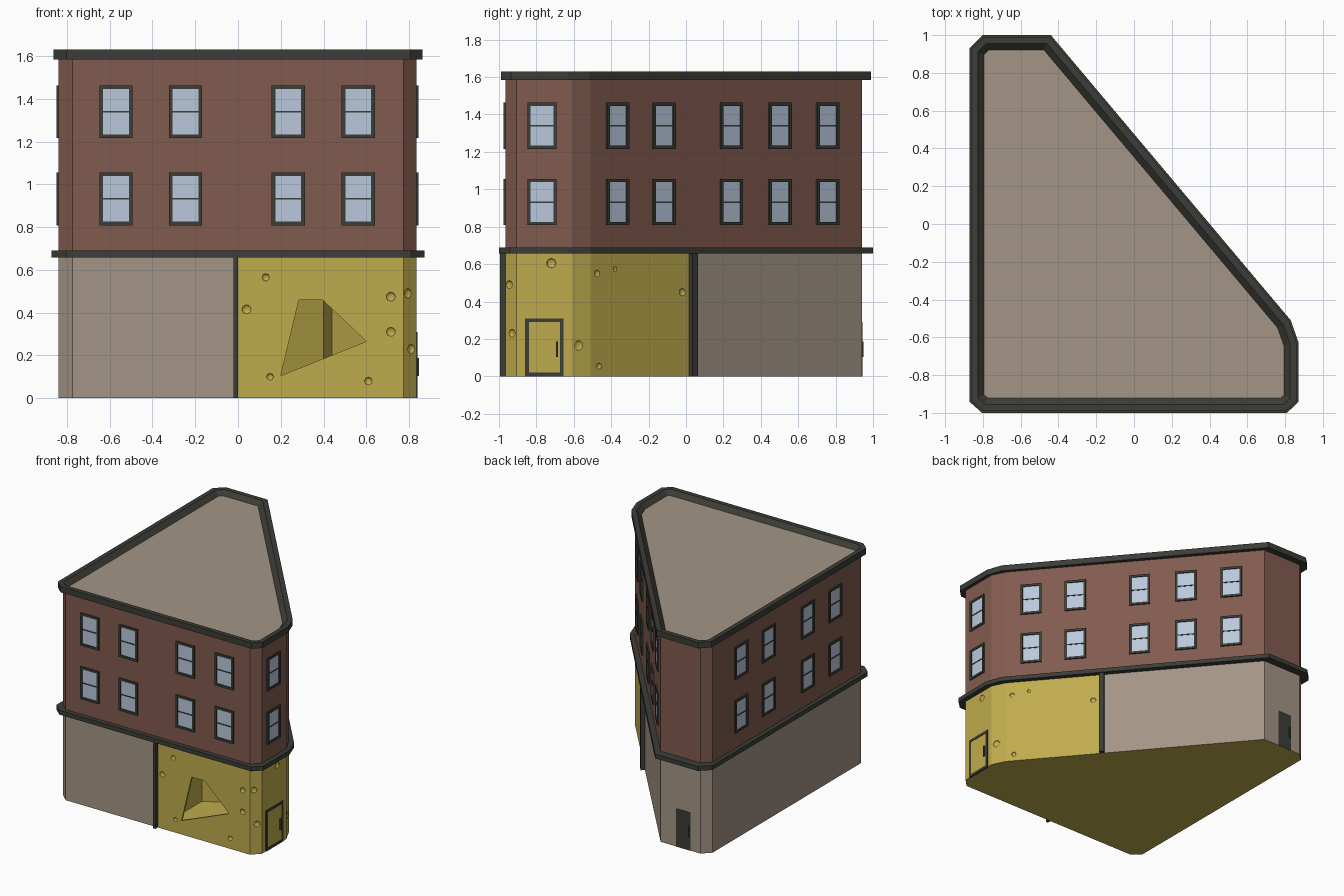
import bpy, bmesh
from mathutils import Matrix, Vector

if "Cube" in bpy.data.objects:
    bpy.data.objects.remove(bpy.data.objects["Cube"])


def material(name, r, g, b):
    m = bpy.data.materials.new(name)
    m.diffuse_color = (r, g, b, 1)
    m.use_nodes = True
    m.node_tree.nodes["Principled BSDF"].inputs["Base Color"].default_value = m.diffuse_color
    return m


BRICK = material("brick", .22, .105, .077)
CHEESE = material("yellow_paint", .52, .41, .075)
PLASTER = material("plaster", .37, .30, .24)
GLASS = material("glass", .49, .58, .72)
DARK = material("dark_trim", .045, .045, .038)

# Counter-clockwise plans of the walls and of the projecting band
WALL = [(-.775, -.965), (.775, -.965), (.835, -.905), (.835, -.61), (.785, -.51),
        (-.445, .94), (-.78, .94), (-.84, .88), (-.84, -.905)]
BAND = [(-.805, -1), (.81, -1), (.872, -.94), (.872, -.63), (.83, -.51),
        (-.44, 1), (-.80, 1), (-.872, .93), (-.872, -.94)]
FRONT, CHAMFER, RIGHT, CORNER, DIAGONAL, BACK, LEFT = 0, 1, 2, 3, 4, 5, 7


def finish(name, bm, *mats):
    bmesh.ops.recalc_face_normals(bm, faces=bm.faces)
    me = bpy.data.meshes.new(name)
    bm.to_mesh(me)
    bm.free()
    for m in mats:
        me.materials.append(m)
    ob = bpy.data.objects.new(name, me)
    bpy.context.collection.objects.link(ob)
    return ob


def inset(poly, d):
    """Move every edge of a convex plan inwards by d."""
    out = []
    for i, p in enumerate(poly):
        p, a, b = Vector(p), Vector(poly[i - 1]), Vector(poly[(i + 1) % len(poly)])
        u, v = (p - a).normalized(), (b - p).normalized()
        n1, n2 = Vector((-u.y, u.x)), Vector((-v.y, v.x))
        out.append(tuple(p + (n1 + n2) * d / (1 + n1.dot(n2))))
    return out


def loft(rings):
    """Stack plans [(plan, z), ...] into one closed body; sides come first."""
    bm = bmesh.new()
    loops = [[bm.verts.new((x, y, z)) for x, y in plan] for plan, z in rings]
    n = len(loops[0])
    for lo, hi in zip(loops, loops[1:]):
        for i in range(n):
            j = (i + 1) % n
            bm.faces.new((lo[i], lo[j], hi[j], hi[i]))
    bm.faces.new(loops[0][::-1])
    bm.faces.new(loops[-1])
    bm.faces.ensure_lookup_table()
    return bm


def on_wall(edge, value, z):
    """Frame on a wall: local x along it, -y outwards, z up."""
    a, b = Vector(WALL[edge]), Vector(WALL[(edge + 1) % len(WALL)])
    axis = 1 if edge in (CHAMFER, RIGHT, CORNER, DIAGONAL, LEFT) else 0
    p = a.lerp(b, (value - a[axis]) / (b[axis] - a[axis]))
    t = (b - a).normalized()
    return Matrix(((t.x, -t.y, 0, p.x), (t.y, t.x, 0, p.y), (0, 0, 1, z), (0, 0, 0, 1)))


def box(bm, frame, x, z, w, h, out, mat=0, back=.01):
    m = frame @ Matrix.Translation((x, (back - out) / 2, z)) @ Matrix.Diagonal((w, out + back, h, 1))
    new = bmesh.ops.create_cube(bm, size=1, matrix=m)
    for f in {f for v in new["verts"] for f in v.link_faces}:
        f.material_index = mat


def surround(bm, frame, w, h, t, out, sill=True):
    for s in (-1, 1):
        box(bm, frame, s * (w - t) / 2, 0, t, h, out)
        if s > 0 or sill:
            box(bm, frame, 0, s * (h - t) / 2, w - 2 * t, t, out)


# Ground floor: plaster with a yellow shop in the front right part
a, b = Vector(WALL[4]), Vector(WALL[5])
split = tuple(a.lerp(b, (.03 - a.y) / (b.y - a.y)))
plan = [WALL[0], (0, -.965), *WALL[1:5], split, *WALL[5:]]
bm = loft([(plan, 0), (plan, .665)])
for i in (1, 2, 3, 4, 5, len(plan)):
    bm.faces[i].material_index = 1
ground = finish("ground_floor", bm, PLASTER, CHEESE)

# Cutters: shop room, wedge-shaped opening, round dimples
room = [(.01, -.95), (.768, -.95), (.82, -.898), (.82, -.612), (.772, -.52),
        (.44, -.13), (.40, -.22), (.01, -.45)]
cutters = [loft([(room, .004), (room, .65)])]
wedge = [(.20, .105), (.60, .265), (.395, .46), (.285, .46)]
bm = bmesh.new()
near, far = [[bm.verts.new((x, y, z)) for x, z in wedge] for y in (-1.02, -.9)]
bm.faces.new(near)
bm.faces.new(far[::-1])
for i in range(4):
    bm.faces.new((near[i - 1], near[i], far[i], far[i - 1]))
cutters.append(bm)
dimples = [(FRONT, .13, .565, .017), (FRONT, .04, .415, .021), (FRONT, .715, .475, .021),
           (FRONT, .715, .31, .021), (FRONT, .61, .08, .018), (FRONT, .15, .10, .016),
           (CHAMFER, -.945, .49, .022), (CHAMFER, -.93, .23, .022), (RIGHT, -.72, .605, .025),
           (CORNER, -.575, .165, .026), (DIAGONAL, -.475, .55, .018), (DIAGONAL, -.375, .575, .018),
           (DIAGONAL, -.22, .57, .02), (DIAGONAL, -.02, .45, .02), (DIAGONAL, -.465, .055, .017)]
bm = bmesh.new()
for edge, v, z, r in dimples:
    m = on_wall(edge, v, z) @ Matrix.Diagonal((r, .012, r, 1))
    bmesh.ops.create_uvsphere(bm, u_segments=12, v_segments=8, radius=1, matrix=m)
cutters.append(bm)
helpers = []
for bm in cutters:
    for f in bm.faces:
        f.material_index = 1
    cut = finish("cutter", bm, PLASTER, CHEESE)
    cut.hide_render = True
    mod = ground.modifiers.new("cut", 'BOOLEAN')
    mod.operation, mod.solver, mod.object = 'DIFFERENCE', 'EXACT', cut
    helpers.append(cut)
dg = bpy.context.evaluated_depsgraph_get()
baked = bpy.data.meshes.new_from_object(ground.evaluated_get(dg))
ground.modifiers.clear()
ground.data = baked
for h in helpers:
    bpy.data.objects.remove(h)

# Brick storeys, band, cornice with sloped inner lip, roof
finish("brick_storeys", loft([(WALL, .67), (WALL, 1.59)]), BRICK)
finish("band", loft([(BAND, .657), (BAND, .69)]), DARK)
rim = inset(BAND, .01)
finish("cornice", loft([(rim, 1.585), (rim, 1.63), (inset(BAND, .045), 1.63),
                        (inset(BAND, .08), 1.595)]), DARK)
deck = inset(BAND, .079)
finish("roof", loft([(deck, 1.59), (deck, 1.598)]), PLASTER)

# Sash windows in two rows
columns = [(FRONT, (-.57, -.245, .235, .5625)), (RIGHT, (-.77,)),
           (DIAGONAL, (-.368, -.12, .24, .5, .755)), (LEFT, (.54, .21, -.26, -.59))]
for edge, values in columns:
    for v in values:
        for z in (.932, 1.34):
            bm = bmesh.new()
            fr = on_wall(edge, v, z)
            surround(bm, fr, .155, .247, .017, .01)
            box(bm, fr, 0, 0, .122, .008, .006)
            box(bm, fr, 0, 0, .124, .216, .003, mat=1)
            finish("window", bm, DARK, GLASS)

# Posts dividing the shop from the plaster walls
for edge, v, w in ((FRONT, -.01, .02), (DIAGONAL, .03, .036)):
    bm = bmesh.new()
    box(bm, on_wall(edge, v, .33), 0, 0, w, .66, .03)
    finish("divider_post", bm, DARK)

# Shop door and back door, each with an upright handle
bm = bmesh.new()
fr = on_wall(RIGHT, -.757, .155)
surround(bm, fr, .205, .31, .02, .005)
box(bm, fr, 0, -.15, .165, .01, .005)
box(bm, fr, 0, 0, .166, .288, .002, mat=1)
box(bm, fr, .068, -.01, .01, .085, .012)
finish("shop_door", bm, DARK, CHEESE)
bm = bmesh.new()
fr = on_wall(BACK, -.637, .145)
box(bm, fr, 0, 0, .12, .29, .003)
box(bm, fr, .045, 0, .01, .085, .01)
finish("back_door", bm, DARK)
